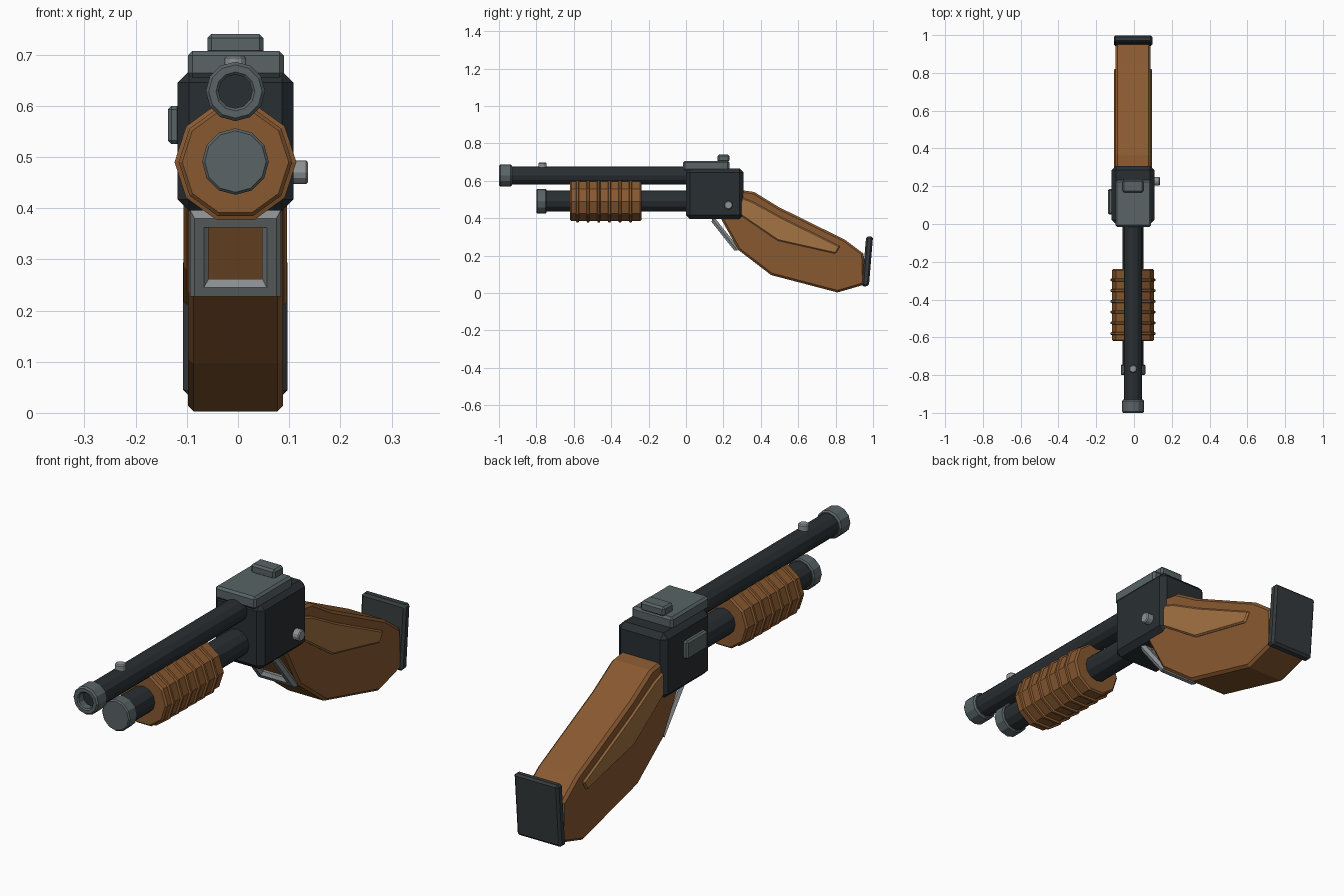
import bpy, bmesh, math
from mathutils import Matrix

if "Cube" in bpy.data.objects:
    bpy.data.objects.remove(bpy.data.objects["Cube"])

CX = -0.005  # centre line of the gun


def material(name, r, g, b):
    m = bpy.data.materials.new(name)
    m.diffuse_color = (r, g, b, 1)
    m.use_nodes = True
    m.node_tree.nodes["Principled BSDF"].inputs["Base Color"].default_value = m.diffuse_color
    return m


DARK = material("dark_metal", 0.022, 0.028, 0.032)
GREY = material("grey_metal", 0.10, 0.127, 0.133)
LIGHT = material("light_metal", 0.27, 0.29, 0.30)
WOOD = material("wood", 0.25, 0.10, 0.03)
PALE = material("pale_wood", 0.37, 0.17, 0.055)
RUBBER = material("rubber", 0.035, 0.042, 0.045)


def finish(name, bm, mat, bevel=0):
    bmesh.ops.recalc_face_normals(bm, faces=bm.faces)
    me = bpy.data.meshes.new(name)
    bm.to_mesh(me)
    bm.free()
    me.materials.append(mat)
    ob = bpy.data.objects.new(name, me)
    bpy.context.collection.objects.link(ob)
    if bevel:
        mod = ob.modifiers.new("Bevel", 'BEVEL')
        mod.width = bevel
        mod.segments = 1
        mod.limit_method = 'ANGLE'
        mod.angle_limit = math.radians(50)
    return ob


def box(name, x, y, z, mat, bevel):
    bm = bmesh.new()
    bmesh.ops.create_cube(bm, size=1)
    for v in bm.verts:
        v.co = [a[0] + (c + 0.5) * (a[1] - a[0]) for a, c in zip((x, y, z), v.co)]
    return finish(name, bm, mat, bevel)


def lathe(name, profile, z, mat, sides=12):
    """Spin (y, radius) points around an axis along y; ends are capped."""
    bm = bmesh.new()
    rings = []
    for y, r in profile:
        rings.append([bm.verts.new((CX + r * math.cos(2 * math.pi * i / sides), y,
                                    z + r * math.sin(2 * math.pi * i / sides)))
                      for i in range(sides)])
    for a, b in zip(rings, rings[1:]):
        for i in range(sides):
            j = (i + 1) % sides
            bm.faces.new((a[i], a[j], b[j], b[i]))
    bm.faces.new(rings[0])
    bm.faces.new(rings[-1])
    return finish(name, bm, mat)


def extrude(name, outline, x0, x1, mat, bevel):
    """Extrude a (y, z) outline from x0 to x1."""
    bm = bmesh.new()
    a = [bm.verts.new((x0, y, z)) for y, z in outline]
    b = [bm.verts.new((x1, y, z)) for y, z in outline]
    n = len(a)
    bm.faces.new(a)
    bm.faces.new(b)
    for i in range(n):
        j = (i + 1) % n
        bm.faces.new((a[i], a[j], b[j], b[i]))
    return finish(name, bm, mat, bevel)


def peg(name, loc, r, depth, axis, mat):
    bm = bmesh.new()
    rot = Matrix.Rotation(math.pi / 2, 4, 'Y') if axis == 'X' else Matrix()
    bmesh.ops.create_cone(bm, cap_ends=True, segments=12, radius1=r, radius2=r,
                          depth=depth, matrix=Matrix.Translation(loc) @ rot)
    return finish(name, bm, mat, 0.004)


# Barrel and hollow muzzle
lathe("barrel", [(-0.93, 0.033), (-0.95, 0.033), (-0.95, 0.048), (0.02, 0.048)], 0.628, DARK)
lathe("muzzle_ring", [(-0.92, 0.033), (-0.995, 0.033), (-1.0, 0.038), (-1.0, 0.052),
                      (-0.993, 0.058), (-0.937, 0.058), (-0.93, 0.052), (-0.93, 0.04)],
      0.628, GREY)
lathe("bore", [(-0.965, 0.0335), (-0.94, 0.0335)], 0.628, DARK)
peg("front_sight", (CX, -0.767, 0.68), 0.021, 0.035, 'Z', LIGHT)

# Magazine tube and its cap
lathe("magazine_tube", [(-0.76, 0.056), (0.02, 0.056)], 0.491, DARK)
lathe("magazine_cap", [(-0.8, 0.06), (-0.795, 0.065), (-0.75, 0.065), (-0.745, 0.06)], 0.491, GREY)

# Pump grip with six ribs
lathe("pump_grip", [(-0.62, 0.104), (-0.613, 0.111), (-0.245, 0.111), (-0.238, 0.104)],
      0.49, WOOD, 10)
for i in range(6):
    y = -0.58 + i * 0.0568
    lathe(f"grip_rib_{i + 1}", [(y - 0.009, 0.109), (y - 0.005, 0.119),
                                (y + 0.005, 0.119), (y + 0.009, 0.109)], 0.49, WOOD, 10)

# Receiver with top plate, rear sight, side port and button
box("receiver", (-0.118, 0.108), (0, 0.308), (0.395, 0.667), DARK, 0.022)
box("top_plate", (-0.098, 0.09), (-0.015, 0.232), (0.655, 0.707), GREY, 0.009)
box("rear_sight", (-0.06, 0.05), (0.168, 0.232), (0.70, 0.74), GREY, 0.008)
box("side_port", (-0.137, -0.112), (0.05, 0.185), (0.525, 0.6), GREY, 0.007)
peg("safety_button", (0.118, 0.227, 0.47), 0.023, 0.038, 'X', LIGHT)

# Stock, raised side panels, butt pad
extrude("stock", [(0.26, 0.555), (0.365, 0.54), (0.495, 0.46), (0.85, 0.285), (0.95, 0.21),
                  (0.955, 0.045), (0.81, 0.003), (0.455, 0.096), (0.28, 0.23), (0.18, 0.41)],
        -0.098, 0.088, WOOD, 0.011).modifiers[0].angle_limit = math.radians(70)
panel = [(0.30, 0.51), (0.355, 0.49), (0.51, 0.405), (0.825, 0.25), (0.80, 0.21),
         (0.49, 0.28), (0.27, 0.43)]
for side, x0, x1 in (("left", -0.106, -0.08), ("right", 0.07, 0.096)):
    extrude(f"{side}_stock_panel", panel, x0, x1, PALE,
            0.006).modifiers[0].angle_limit = math.radians(70)
extrude("butt_pad", [(0.94, 0.035), (0.978, 0.037), (1.0, 0.303), (0.963, 0.301)],
        -0.107, 0.097, RUBBER, 0.009)

# Trigger guard: four-sided ring, tilted along the front of the stock
bpy.ops.mesh.primitive_torus_add(major_segments=4, minor_segments=6,
                                 major_radius=0.1, minor_radius=0.026)
guard = bpy.context.object
guard.name = "trigger_guard"
guard.data.transform(Matrix.Rotation(math.pi / 4, 4, 'Z'))
guard.data.transform(Matrix.Diagonal((1, 1.22, 0.6, 1)))
guard.data.transform(Matrix.Rotation(math.radians(-51.5), 4, 'X'))
guard.location = (CX, 0.208, 0.312)
guard.data.materials.append(LIGHT)
for p in guard.data.polygons:
    p.use_smooth = False
